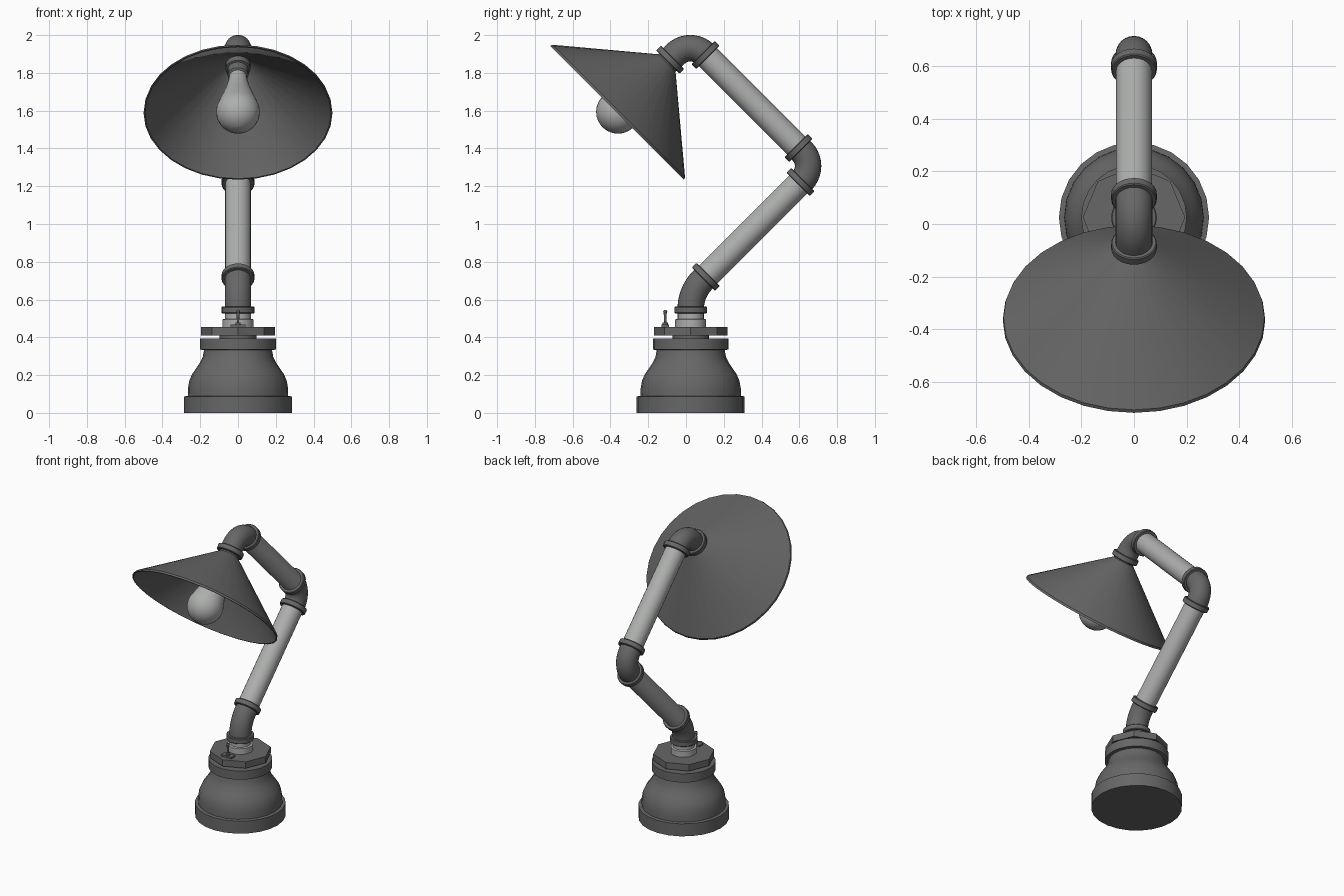
import bpy, bmesh, math
from mathutils import Vector, Matrix

if "Cube" in bpy.data.objects:
    bpy.data.objects.remove(bpy.data.objects["Cube"])


def material(name, col):
    m = bpy.data.materials.new(name)
    m.diffuse_color = (*col, 1)
    m.use_nodes = True
    m.node_tree.nodes["Principled BSDF"].inputs["Base Color"].default_value = m.diffuse_color
    return m


DARK = material("dark_iron", (0.135, 0.135, 0.135))
LIGHT = material("light_steel", (0.42, 0.43, 0.42))


def finish(name, bm, mat):
    bmesh.ops.recalc_face_normals(bm, faces=bm.faces)
    me = bpy.data.meshes.new(name)
    bm.to_mesh(me)
    bm.free()
    ob = bpy.data.objects.new(name, me)
    bpy.context.collection.objects.link(ob)
    me.materials.append(mat)
    bpy.ops.object.select_all(action='DESELECT')
    ob.select_set(True)
    bpy.context.view_layer.objects.active = ob
    bpy.ops.object.shade_smooth_by_angle(angle=math.radians(32))
    return ob


def skin(bm, rings, loop=False):
    """Join rings of vertices with quads, closing the ends or looping round."""
    n = len(rings[0])
    pairs = list(zip(rings, rings[1:]))
    if loop:
        pairs.append((rings[-1], rings[0]))
    for a, b in pairs:
        for i in range(n):
            j = (i + 1) % n
            bm.faces.new((a[i], a[j], b[j], b[i]))
    if not loop:
        bm.faces.new(rings[0])
        bm.faces.new(rings[-1])


def lathe(name, profile, origin, axis, mat, n=24, loop=False):
    """Turn (radius, height) points about an axis."""
    rot = Vector(axis).to_track_quat('Z', 'Y').to_matrix()
    bm = bmesh.new()
    rings = []
    for r, h in profile:
        rings.append([bm.verts.new(Vector(origin) + rot @ Vector(
            (r * math.cos(2 * math.pi * i / n), r * math.sin(2 * math.pi * i / n), h)))
            for i in range(n)])
    skin(bm, rings, loop)
    return finish(name, bm, mat)


def elbow(name, corner, din, dout, bend, ext_in, ext_out, r=0.07, n=24, steps=10):
    """Bent pipe round a corner, with straight ends out to the collars."""
    axis = din.cross(dout).normalized()
    ang = din.angle(dout)
    inward = axis.cross(din)
    t = bend * math.tan(ang / 2)
    centre = corner - din * t + inward * bend
    frames = [(corner - din * ext_in, 0)]
    for i in range(steps + 1):
        a = ang * i / steps
        frames.append((centre - Matrix.Rotation(a, 3, axis) @ inward * bend, a))
    frames.append((corner + dout * ext_out, ang))
    bm = bmesh.new()
    rings = []
    for p, a in frames:
        u = Matrix.Rotation(a, 3, axis) @ inward
        rings.append([bm.verts.new(p + r * (math.cos(2 * math.pi * k / n) * u
                                            + math.sin(2 * math.pi * k / n) * axis))
                      for k in range(n)])
    skin(bm, rings)
    finish(name, bm, DARK)
    collar(name + "_collar_in", corner - din * ext_in, din)
    collar(name + "_collar_out", corner + dout * ext_out, dout)


def collar(name, p, d):
    lathe(name, [(0.083, -0.018), (0.087, -0.014), (0.087, 0.014), (0.083, 0.018)], p, d, DARK)


def pipe(name, a, b):
    d = b - a
    lathe(name, [(0.068, 0), (0.068, d.length)], a, d, LIGHT)


CY = 0.025
UP = Vector((0, 0, 1))
D1 = Vector((0, 1, 1)).normalized()     # lower arm
D2 = Vector((0, -1, 1)).normalized()    # upper arm
D3 = Vector((0, -1, -1)).normalized()   # shade axis
C1, C2, C3 = Vector((0, CY, 0.64)), Vector((0, 0.692, 1.307)), Vector((0, 0.0225, 1.9765))

# Base: bell reducer with foot band and top band
lathe("base_bell", [(0.286, 0), (0.286, 0.087), (0.266, 0.09), (0.265, 0.13), (0.258, 0.17),
                    (0.243, 0.205), (0.222, 0.235), (0.202, 0.265), (0.187, 0.295),
                    (0.18, 0.333), (0.201, 0.335), (0.201, 0.395)], (0, CY, 0), UP, DARK, 24)
lathe("bushing_neck", [(0.097, 0.39), (0.097, 0.415)], (0, CY, 0), UP, DARK)
lathe("octagon_bushing", [(0.195, 0.41), (0.195, 0.455)], (0, CY, 0), UP, DARK, 8)
lathe("base_nipple", [(0.082, 0.45), (0.082, 0.495), (0.069, 0.498), (0.069, 0.55)],
      (0, CY, 0), UP, LIGHT)

# Toggle switch
bm = bmesh.new()
bmesh.ops.create_cube(bm, size=1, matrix=Matrix.Translation((0, -0.11, 0.46))
                      @ Matrix.Diagonal((0.08, 0.042, 0.014, 1)))
finish("switch_plate", bm, DARK)
lathe("switch_lever", [(0.014, 0.46), (0.014, 0.478), (0.006, 0.48), (0.008, 0.525),
                       (0.011, 0.535), (0.007, 0.545)], (0, -0.11, 0), UP, DARK, 12)

# Elbows, collars and arms
elbow("lower_elbow", C1, UP, D1, 0.217, 0.095, 0.113)
elbow("middle_elbow", C2, D1, D2, 0.11, 0.12, 0.135)
elbow("upper_elbow", C3, D2, D3, 0.11, 0.115, 0.15)
pipe("lower_arm", C1 + D1 * 0.11, C2 - D1 * 0.118)
pipe("upper_arm", C2 + D2 * 0.132, C3 - D2 * 0.112)

# Lamp shade: thin cone open at the rim
S = C3 + D3 * 0.176
lathe("shade", [(0.066, 0), (0.497, 0.36), (0.5, 0.373), (0.492, 0.373), (0.488, 0.364),
                (0.06, 0.008)], S, D3, DARK, 32, loop=True)
lathe("shade_neck", [(0.066, -0.03), (0.066, 0.01)], S, D3, DARK)

# Socket and bulb
lathe("bulb_socket", [(0.066, 0), (0.066, 0.045), (0.055, 0.048), (0.055, 0.09), (0.045, 0.1)],
      S, D3, DARK)
BC, BR = 0.365, 0.116
bulb = [(0.045, 0.09), (0.05, 0.13), (0.062, 0.185), (0.08, 0.24), (0.098, 0.29)]
for i in range(9):
    a = math.radians(-25 + i * 14)
    bulb.append((BR * math.cos(a), BC + BR * math.sin(a)))
bulb.append((0.004, BC + BR))
lathe("bulb", bulb, S, D3, LIGHT, 28)
